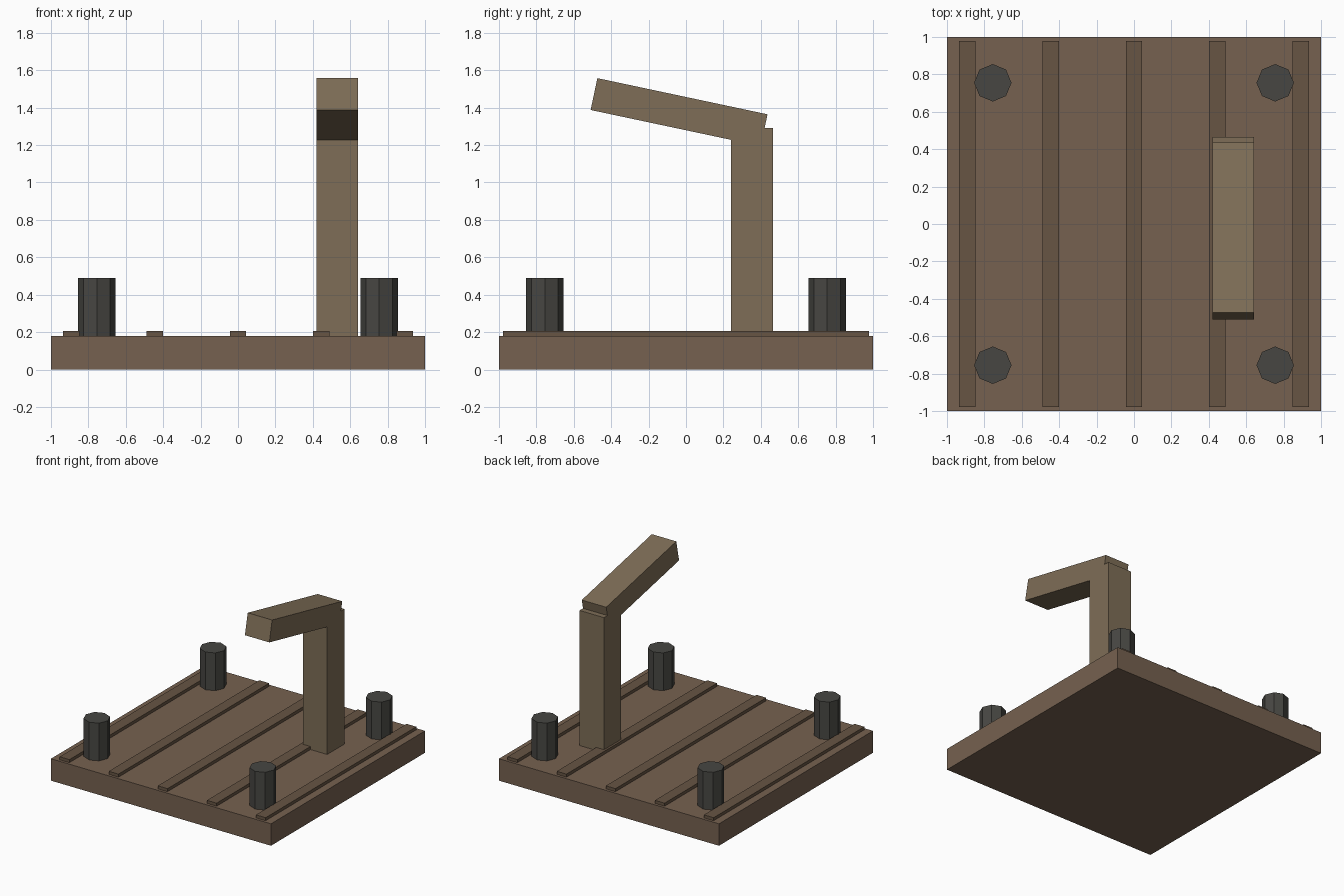
import bpy
from math import radians

if "Cube" in bpy.data.objects:
    bpy.data.objects.remove(bpy.data.objects["Cube"])


def material(name, rgb):
    m = bpy.data.materials.new(name)
    m.diffuse_color = (*rgb, 1)
    m.use_nodes = True
    m.node_tree.nodes["Principled BSDF"].inputs["Base Color"].default_value = m.diffuse_color
    return m


DECK = material("deck_wood", (0.18, 0.12, 0.08))
BATTEN = material("batten_wood", (0.135, 0.09, 0.057))
BEAM = material("beam_wood", (0.21, 0.155, 0.095))
IRON = material("dark_iron", (0.063, 0.062, 0.055))


def finish(name, mat):
    ob = bpy.context.object
    ob.name = name
    ob.data.materials.append(mat)
    return ob


def box(name, center, size, mat, tilt=0):
    bpy.ops.mesh.primitive_cube_add(size=1, location=center, rotation=(radians(tilt), 0, 0))
    bpy.context.object.scale = size
    return finish(name, mat)


# Square deck slab
box("deck", (0, 0, 0.09), (2, 2, 0.18), DECK)

# Five raised battens running front to back
for i in range(5):
    box(f"batten_{i + 1}", ((i - 2) * 0.446, 0, 0.1875), (0.088, 1.956, 0.035), BATTEN)

# Octagonal corner bollards
for sx in (-1, 1):
    for sy in (-1, 1):
        bpy.ops.mesh.primitive_cylinder_add(
            vertices=8, radius=0.1, depth=0.313, location=(sx * 0.755, sy * 0.755, 0.3335))
        finish(f"bollard_{'left' if sx < 0 else 'right'}_{'front' if sy < 0 else 'back'}", IRON)

# Crane post and its tilted boom
box("crane_post", (0.531, 0.353, 0.735), (0.222, 0.224, 1.11), BEAM)
box("crane_boom", (0.531, -0.037, 1.376), (0.222, 0.93, 0.174), BEAM, tilt=-12)
